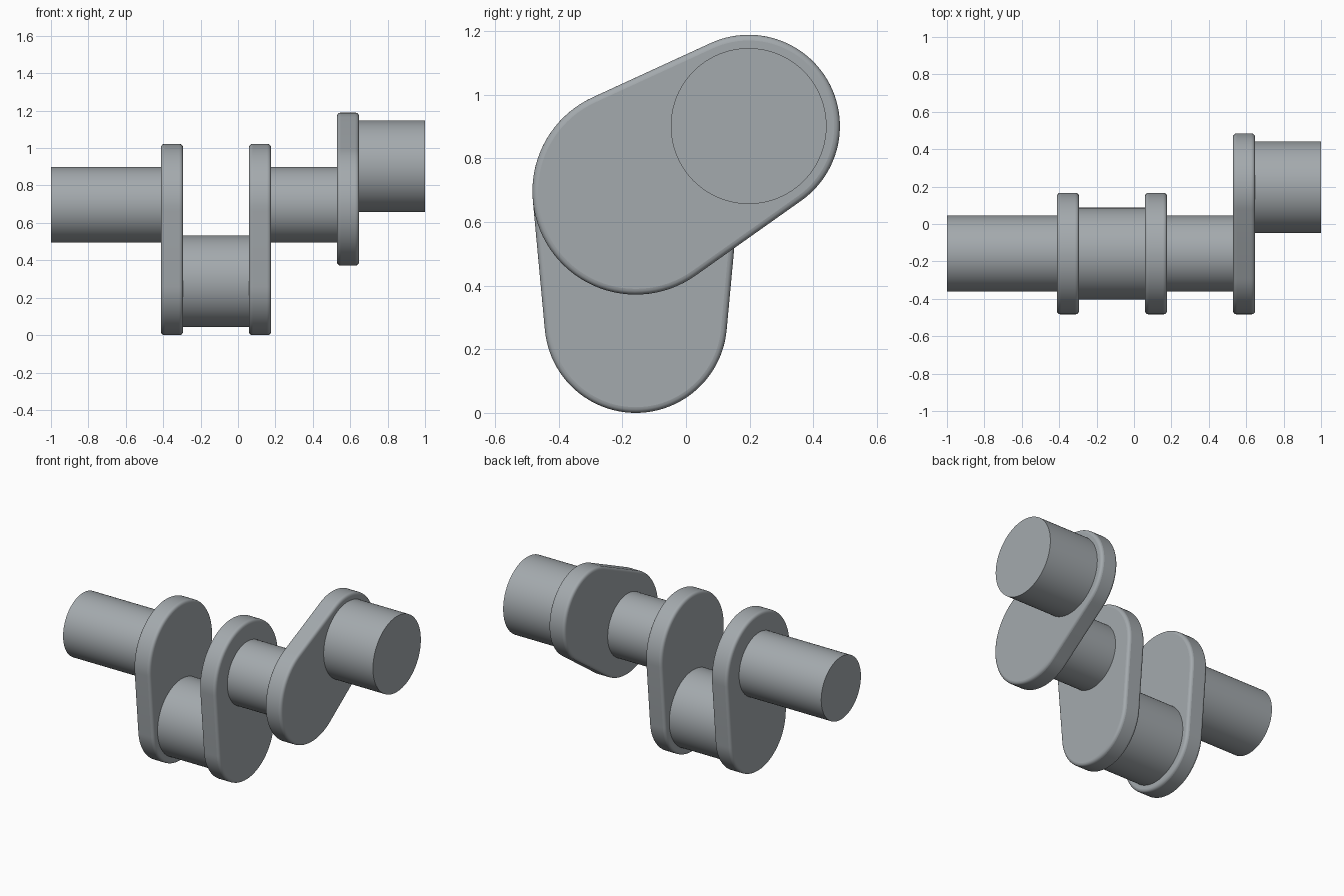
import bpy, bmesh
from math import sin, cos, acos, pi, radians

if "Cube" in bpy.data.objects:
    bpy.data.objects.remove(bpy.data.objects["Cube"])

AXIS_Y, AXIS_Z = -0.158, 0.697      # main shaft axis
THROW = 0.41                        # crank pin offset
HUB_R, TIP_R = 0.325, 0.287         # web end radii
MAIN_R, PIN_R = 0.203, 0.245        # shaft and pin radii
U = 1 / 17                          # length unit along x

steel = bpy.data.materials.new("steel grey")
steel.diffuse_color = (0.37, 0.40, 0.42, 1)
steel.use_nodes = True
steel.node_tree.nodes["Principled BSDF"].inputs["Base Color"].default_value = steel.diffuse_color


def pin_center(angle):
    return AXIS_Y + THROW * cos(angle), AXIS_Z + THROW * sin(angle)


def arc(center, r, a0, a1, n):
    steps = [a0 + (a1 - a0) * i / n for i in range(n + 1)]
    return [(center[0] + r * cos(a), center[1] + r * sin(a)) for a in steps]


def extrude_x(name, outline, x0, x1, bevel=0):
    """Solid from a closed (y, z) outline between x0 and x1."""
    bm = bmesh.new()
    face = bm.faces.new([bm.verts.new((x0, y, z)) for y, z in outline])
    ext = bmesh.ops.extrude_face_region(bm, geom=[face], use_keep_orig=True)
    moved = [g for g in ext["geom"] if isinstance(g, bmesh.types.BMVert)]
    bmesh.ops.translate(bm, verts=moved, vec=(x1 - x0, 0, 0))
    bmesh.ops.recalc_face_normals(bm, faces=bm.faces)
    mesh = bpy.data.meshes.new(name)
    bm.to_mesh(mesh)
    bm.free()
    mesh.materials.append(steel)
    ob = bpy.data.objects.new(name, mesh)
    bpy.context.collection.objects.link(ob)
    if bevel:
        mod = ob.modifiers.new("rounded_rim", "BEVEL")
        mod.width, mod.segments = bevel, 4
        mod.limit_method, mod.angle_limit = "ANGLE", radians(40)
    bpy.ops.object.select_all(action="DESELECT")
    ob.select_set(True)
    bpy.context.view_layer.objects.active = ob
    bpy.ops.object.shade_smooth_by_angle(angle=radians(35))


def journal(name, center, r, x0, x1):
    extrude_x(name, arc(center, r, 0, 2 * pi, 96)[:-1], x0, x1)


def web(name, angle, x0):
    """Tapered crank web: two arcs joined by their common tangents."""
    a = acos((HUB_R - TIP_R) / THROW)
    outline = arc(pin_center(angle), TIP_R, angle - a, angle + a, 48)
    outline += arc((AXIS_Y, AXIS_Z), HUB_R, angle + a, angle + 2 * pi - a, 48)
    extrude_x(name, outline, x0, x0 + 2 * U, 0.018)


main = (AXIS_Y, AXIS_Z)
down, up = radians(-90), radians(30)

# Crank webs
web("left_web", down, -7 * U)
web("middle_web", down, 1 * U)
web("right_web", up, 9 * U)

# Main shaft sections and crank pins
journal("left_shaft", main, MAIN_R, -1, -7 * U)
journal("lower_pin", pin_center(down), PIN_R, -5 * U, 1 * U)
journal("middle_shaft", main, MAIN_R, 3 * U, 9 * U)
journal("upper_pin", pin_center(up), PIN_R, 11 * U, 1)
